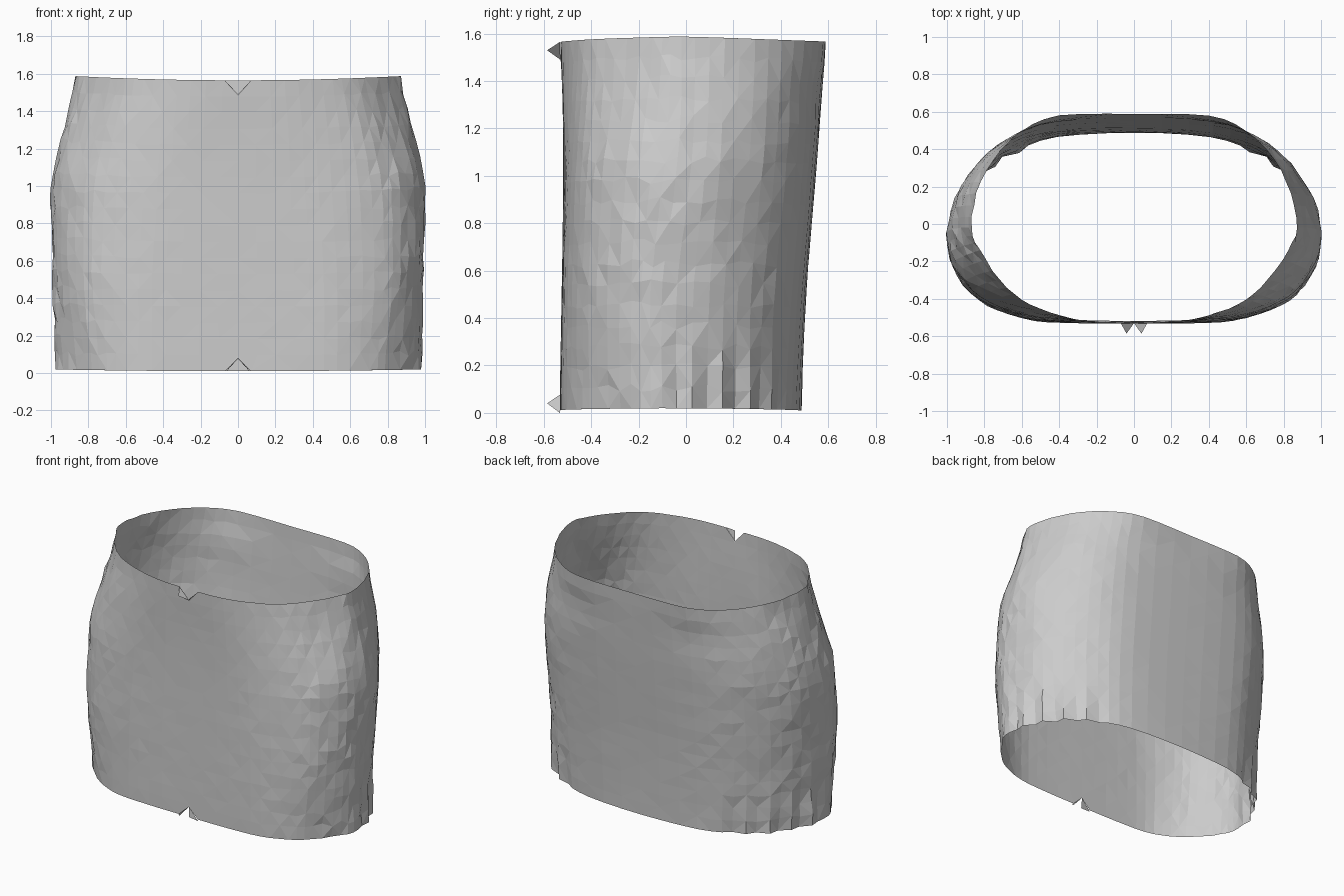
import bpy, bmesh, math, random
from mathutils import Vector

if "Cube" in bpy.data.objects:
    bpy.data.objects.remove(bpy.data.objects["Cube"])

random.seed(4)
ROWS, SUB = 18, 3

# Half cross-sections, front centre to back centre, at five heights
LEVELS = [0.0, 0.32, 0.64, 0.82, 1.0]
HALVES = [
    [(0, -.532), (.3, -.531), (.53, -.518), (.7, -.46), (.82, -.37), (.935, -.23),
     (.98, -.1), (.93, .09), (.81, .265), (.63, .39), (.41, .465), (0, .488)],
    [(0, -.524), (.3, -.523), (.53, -.512), (.73, -.46), (.868, -.378), (.965, -.23),
     (.988, -.1), (.945, .1), (.835, .275), (.655, .415), (.42, .49), (0, .508)],
    [(0, -.518), (.28, -.514), (.5, -.497), (.71, -.443), (.86, -.35), (.967, -.2),
     (.995, -.04), (.957, .14), (.84, .32), (.66, .46), (.42, .53), (0, .547)],
    [(0, -.52), (.27, -.516), (.48, -.483), (.66, -.42), (.79, -.315), (.895, -.165),
     (.93, -.02), (.905, .155), (.805, .34), (.635, .48), (.415, .552), (0, .569)],
    [(0, -.53), (.25, -.52), (.45, -.472), (.6, -.405), (.715, -.3), (.825, -.14),
     (.868, -.02), (.84, .165), (.745, .35), (.595, .5), (.4, .58), (0, .588)],
]


def spline(a, b, c, d, t):
    return 0.5 * (2 * b + (c - a) * t + (2 * a - 5 * b + 4 * c - d) * t * t
                  + (3 * b - a - 3 * c + d) * t ** 3)


def smooth_half(points):
    """Subdivide a half section, mirrored at both ends so it closes smoothly."""
    p = [Vector(q) for q in points]
    flip = lambda v: Vector((-v.x, v.y))
    p = [flip(p[1])] + p + [flip(p[-2])]
    out = []
    for i in range(1, len(p) - 2):
        out += [spline(*p[i - 1:i + 3], k / SUB) for k in range(SUB)]
    return out + [p[-2]]


def section(h, halves):
    """Interpolate between the sections at relative height h."""
    i = max(k for k in range(len(LEVELS) - 1) if h >= LEVELS[k])
    t = (h - LEVELS[i]) / (LEVELS[i + 1] - LEVELS[i])
    n = len(halves) - 1
    q = [halves[min(max(k, 0), n)] for k in (i - 1, i, i + 1, i + 2)]
    return [spline(*c, t) for c in zip(*q)]


halves = [smooth_half(h) for h in HALVES]
last = len(halves[0]) - 1
columns = list(range(last + 1)) + list(range(-last + 1, 0))
gather = {j: random.uniform(.5, 1.2) for j in columns}

bm = bmesh.new()
rings = []
for r in range(ROWS + 1):
    h = r / ROWS
    half = section(h, halves)
    ring = []
    for j in columns:
        s = 1 if j >= 0 else -1
        p = half[abs(j)]
        x, y = p.x * s, p.y
        side = min(abs(x), 1) ** 2
        low = .010 + .010 * side
        high = 1.565 + .03 * side * (1 - max(y, 0))
        z = low + (high - low) * h
        # Irregular hem gathers on the back part of both sides
        pleat = 0
        if -.05 < y < .4 and abs(x) > .5:
            pleat = .022 * gather[j] * max(0, 1 - z / .38) * (1 if j % 2 == 0 else -1)
        # Slight fabric unevenness, strongest at the sides
        k = 1 + pleat + random.uniform(-1, 1) * (.001 + .006 * side)
        if 0 < r < ROWS:
            z += random.uniform(-.02, .02) * side
        # Soft hollows under the waistband at the back
        if y > .3:
            y -= .012 * math.exp(-((abs(x) - .5) / .2) ** 2 - ((z - 1.36) / .08) ** 2)
        # Centre front notches in the waist and hem
        if r in (0, ROWS) and abs(j) == 1:
            x = .07 * s
        if r == ROWS and j == 0:
            z = 1.49
        if r == 0 and j == 0:
            z = .078
        ring.append(bm.verts.new((x * k, y * k, z)))
    rings.append(ring)

# Triangulated cloth tube
for r in range(ROWS):
    n = len(rings[r])
    for j in range(n):
        a, b = rings[r][j], rings[r][(j + 1) % n]
        c, d = rings[r + 1][(j + 1) % n], rings[r + 1][j]
        if (r + j) % 2:
            bm.faces.new((a, b, c))
            bm.faces.new((a, c, d))
        else:
            bm.faces.new((a, b, d))
            bm.faces.new((b, c, d))


def finish(bm, name):
    mesh = bpy.data.meshes.new(name)
    bm.to_mesh(mesh)
    bm.free()
    bpy.context.collection.objects.link(bpy.data.objects.new(name, mesh))


finish(bm, "skirt_body")

# Small folded-out flaps beside each notch
bm = bmesh.new()
for tip_z, edge_z, out_z in ((1.49, 1.565, 1.53), (.078, 0.0, .04)):
    for s in (-1, 1):
        pts = [(0, -.53, tip_z), (.07 * s, -.532, edge_z), (.04 * s, -.586, out_z)]
        bm.faces.new([bm.verts.new(p) for p in pts])
finish(bm, "notch_flaps")
